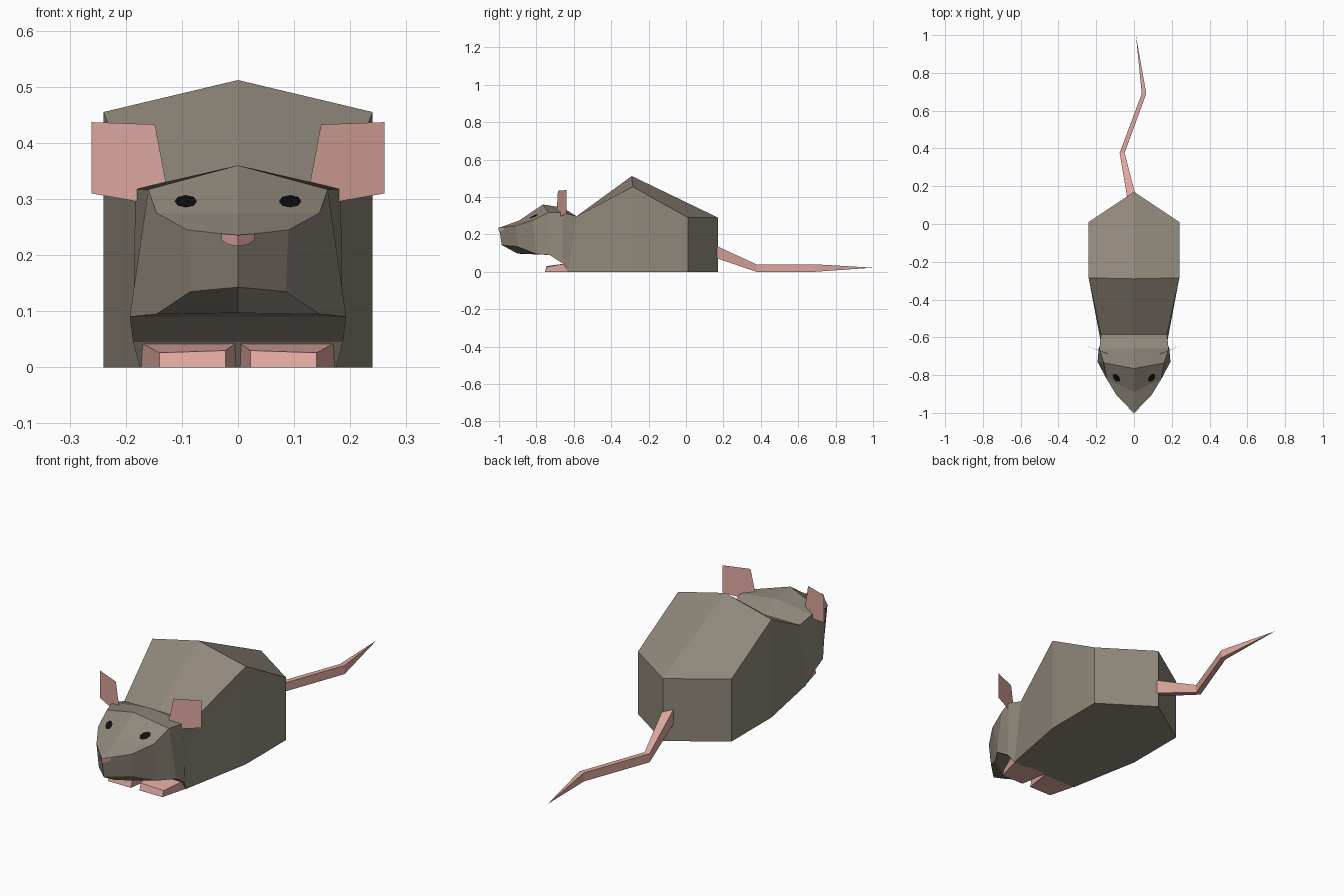
import bpy, bmesh, math
from mathutils import Vector
from mathutils.bvhtree import BVHTree

if "Cube" in bpy.data.objects:
    bpy.data.objects.remove(bpy.data.objects["Cube"])


def material(name, rgb):
    m = bpy.data.materials.new(name)
    m.diffuse_color = (*rgb, 1)
    m.use_nodes = True
    m.node_tree.nodes["Principled BSDF"].inputs["Base Color"].default_value = m.diffuse_color
    return m


FUR = material("grey brown fur", (0.275, 0.242, 0.195))
PINK = material("pink skin", (0.73, 0.39, 0.35))
BLACK = material("black", (0.004, 0.004, 0.004))


def build(name, polys, mat, mirror=True, recalc=True):
    """Object from polygons given as lists of points; shared points are welded."""
    bm = bmesh.new()
    known = {}
    for poly in polys:
        vs = []
        for p in poly:
            key = tuple(round(c, 4) for c in p)
            if key not in known:
                known[key] = bm.verts.new(p)
            if known[key] not in vs:
                vs.append(known[key])
        if len(vs) > 2:
            bm.faces.new(vs)
    if recalc:
        bmesh.ops.recalc_face_normals(bm, faces=bm.faces[:])
    tree = BVHTree.FromBMesh(bm)
    me = bpy.data.meshes.new(name)
    bm.to_mesh(me)
    bm.free()
    me.materials.append(mat)
    ob = bpy.data.objects.new(name, me)
    bpy.context.collection.objects.link(ob)
    if mirror:
        mod = ob.modifiers.new("mirror", 'MIRROR')
        mod.merge_threshold = 0.0005
    return tree


def loft(rings, closed=False):
    """Quads between successive rings of points."""
    out = []
    for a, b in zip(rings, rings[1:]):
        n = len(a)
        for i in range(n if closed else n - 1):
            j = (i + 1) % n
            out.append([a[i], a[j], b[j], b[i]])
    return out


# Head and body skin, right half, nose to rump:
# ridge, upper side, lower side, belly
N, C = (0, -1, .235), (0, -.985, .143)
R, B = (0, .17, .29), (0, .17, 0)
rings = [
    [N, N, C, C],
    [N, (.09, -.91, .245), (.085, -.90, .135), C],
    [(0, -.89, .275), (.145, -.82, .275), (.145, -.80, .095), (0, -.90, .097)],
    [(0, -.765, .36), (.16, -.735, .317), (.193, -.73, .09), (0, -.73, .09)],
    [(0, -.66, .343), (.183, -.66, .318), (.187, -.66, .045), (0, -.66, .045)],
    [(0, -.585, .297), (.175, -.585, .297), (.175, -.63, 0), (0, -.63, 0)],
    [(0, -.29, .512), (.24, -.285, .455), (.24, -.285, 0), (0, -.285, 0)],
    [R, (.24, .01, .29), (.24, .01, 0), B],
    [R, R, B, B],
]
skin = build("body", loft(rings), FUR)


def decal(name, outline, mat):
    """Thin patch laid on the front of the skin from an x, z outline."""
    pts = []
    for x, z in outline:
        hit = skin.ray_cast(Vector((x, -2, z)), Vector((0, 1, 0)))[0]
        if hit:
            pts.append(hit + Vector((0, -.004, .002)))
    build(name, [pts], mat, recalc=False)


# Eyes and nose
decal("eyes", [(.093 + .02 * math.cos(i * math.pi / 4),
                .294 + .011 * math.sin(i * math.pi / 4)) for i in range(8)], BLACK)
decal("nose", [(.0004, .214), (.018, .217), (.029, .225), (.029, .236),
               (.0004, .234)], PINK)

# Ears: flat upright plates turned slightly outwards
build("ears", [[(.12, -.693, .285), (.261, -.64, .31),
                (.261, -.64, .437), (.148, -.685, .433)]], PINK, recalc=False)

# Front feet: tapered wedges under the chin
front = [(.022, -.755, 0), (.14, -.755, 0), (.14, -.745, .026), (.022, -.745, .03)]
back = [(.002, -.62, 0), (.175, -.62, 0), (.175, -.64, .045), (.002, -.64, .045)]
build("front_feet", loft([front, back], True) + [front, back], PINK)

# Tail: square section along a bent path, tapering to a point
path = [(-.012, .14, .115, .024, .034), (-.063, .376, .02, .013, .02),
        (.053, .69, .02, .012, .02)]
tail = [[(x - w, y, z - h), (x + w, y, z - h), (x + w, y, z + h), (x - w, y, z + h)]
        for x, y, z, w, h in path]
tail.append([(.01, 1.0, .022)] * 4)
build("tail", loft(tail, True) + [tail[0]], PINK, mirror=False)
